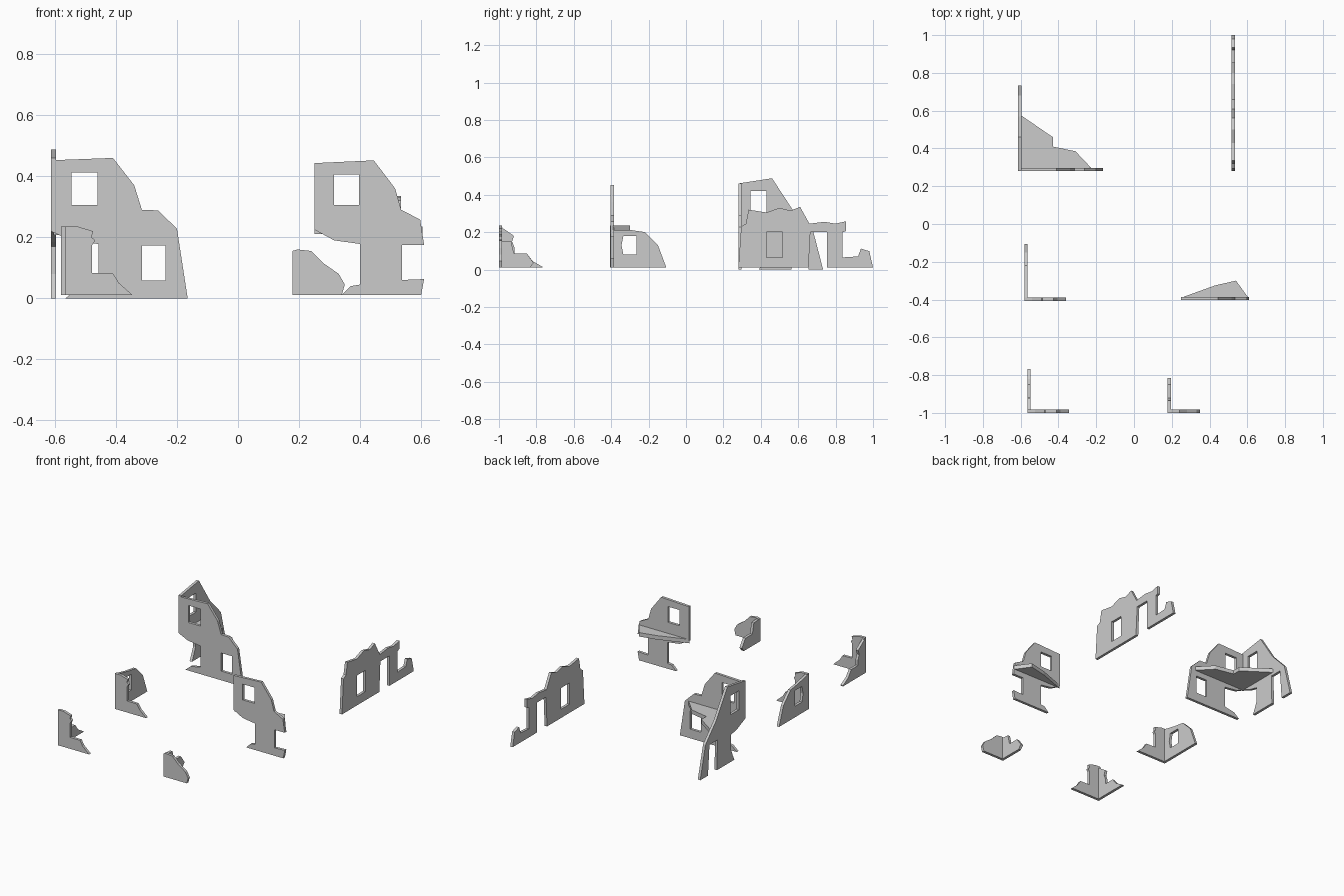
import bpy, bmesh
from mathutils import Vector

T = 0.017  # wall thickness


def slab(name, axis, start, thick, outline, *holes):
    """Extrude a flat outline (with holes) along axis, from start by thick."""
    place = {'x': lambda a, b: Vector((start, a, b)),
             'y': lambda a, b: Vector((a, start, b)),
             'z': lambda a, b: Vector((a, b, start))}[axis]
    direction = {'x': Vector((1, 0, 0)), 'y': Vector((0, 1, 0)),
                 'z': Vector((0, 0, 1))}[axis]
    bm = bmesh.new()
    edges = []
    for loop in (outline, *holes):
        vs = [bm.verts.new(place(a, b)) for a, b in loop]
        edges += [bm.edges.new((vs[i - 1], vs[i])) for i in range(len(vs))]
    bmesh.ops.triangle_fill(bm, edges=edges, use_beauty=True, normal=direction)
    out = bmesh.ops.extrude_face_region(bm, geom=bm.faces[:], use_keep_orig=True)
    moved = [g for g in out['geom'] if isinstance(g, bmesh.types.BMVert)]
    bmesh.ops.translate(bm, verts=moved, vec=direction * thick)
    bmesh.ops.recalc_face_normals(bm, faces=bm.faces[:])
    me = bpy.data.meshes.new(name)
    bm.to_mesh(me)
    bm.free()
    ob = bpy.data.objects.new(name, me)
    bpy.context.collection.objects.link(ob)
    return ob


def window(a0, a1, z0, z1):
    return [(a0, z0), (a1, z0), (a1, z1), (a0, z1)]


def shift(profile, d):
    return [(a + d, z) for a, z in profile]


# Large two-storey corner with upper floor
slab("large_corner_front_wall", 'y', 0.28, T,
     [(-.565, 0), (-.165, 0), (-.2, .228), (-.262, .288), (-.315, .29),
      (-.34, .37), (-.41, .46), (-.595, .453), (-.613, .447), (-.613, .22),
      (-.55, .19), (-.458, .178), (-.458, .045), (-.53, .03)],
     window(-.545, -.46, .305, .413), window(-.315, -.237, .058, .173))
slab("large_corner_side_wall", 'x', -.613, T,
     [(.28, .22), (.28, .46), (.46, .488), (.57, .32), (.68, .205),
      (.733, 0), (.655, 0), (.64, .19), (.56, .19), (.565, 0), (.39, 0),
      (.405, .03), (.425, .08), (.425, .17), (.36, .185)],
     window(.345, .43, .3, .42))
slab("large_corner_floor", 'z', .208, .025,
     [(-.605, .29), (-.22, .29), (-.31, .385), (-.43, .41), (-.43, .46),
      (-.605, .58)])

# Free-standing side wall with window and doorway
slab("long_wall", 'x', .517, T,
     [(.28, .01), (.295, .23), (.32, .245), (.335, .32), (.43, .305),
      (.5, .33), (.56, .315), (.61, .335), (.66, .245), (.74, .255),
      (.8, .245), (.855, .258), (.855, .205), (.838, .2), (.838, .065),
      (.92, .07), (.935, .112), (.98, .098), (1, .01), (.755, .01),
      (.755, .2), (.665, .2), (.655, .01)],
     window(.43, .515, .065, .2))

# Two-storey front wall with a ledge of floor
slab("tall_wall", 'y', -.403, T,
     [(.25, .225), (.25, .443), (.445, .452), (.515, .36), (.535, .29),
      (.597, .258), (.61, .175), (.538, .175), (.538, .06), (.61, .063),
      (.6, .01), (.34, .01), (.37, .04), (.4, .045), (.4, .178), (.315, .19)],
     window(.315, .397, .305, .405))
slab("tall_wall_floor", 'z', .21, .025,
     [(.25, -.39), (.605, -.39), (.54, -.3), (.43, -.325)])

# Broken profile shared by the two left corner ruins
broken = [(0, .01), (0, .235), (.04, .235), (.09, .22), (.085, .2),
          (.097, .19), (.087, .175), (.087, .083), (.155, .082),
          (.175, .05), (.22, .01)]
slab("middle_corner_front_wall", 'y', -.407, T, shift(broken, -.58))
slab("middle_corner_side_wall", 'x', -.58, T,
     [(-.407, .01), (-.407, .235), (-.3, .212), (-.22, .2), (-.15, .13),
      (-.105, .01)],
     [(-.335, .08), (-.265, .08), (-.265, .18), (-.335, .18), (-.345, .13)])

slab("front_corner_front_wall", 'y', -1, T, shift(broken, -.565))
slab("front_corner_side_wall", 'x', -.565, T,
     [(-1, .01), (-1, .235), (-.98, .222), (-.92, .18), (-.93, .15),
      (-.918, .12), (-.918, .085), (-.85, .085), (-.82, .045), (-.768, .015),
      (-.768, .01)])

# Small low corner ruin
slab("small_corner_front_wall", 'y', -1, T,
     [(.178, .01), (.178, .155), (.195, .16), (.24, .155), (.28, .115),
      (.33, .08), (.35, .045), (.34, .01)])
slab("small_corner_side_wall", 'x', .178, T,
     [(-1, .01), (-1, .155), (-.935, .15), (-.92, .085), (-.85, .085),
      (-.815, .035), (-.835, .01)])
